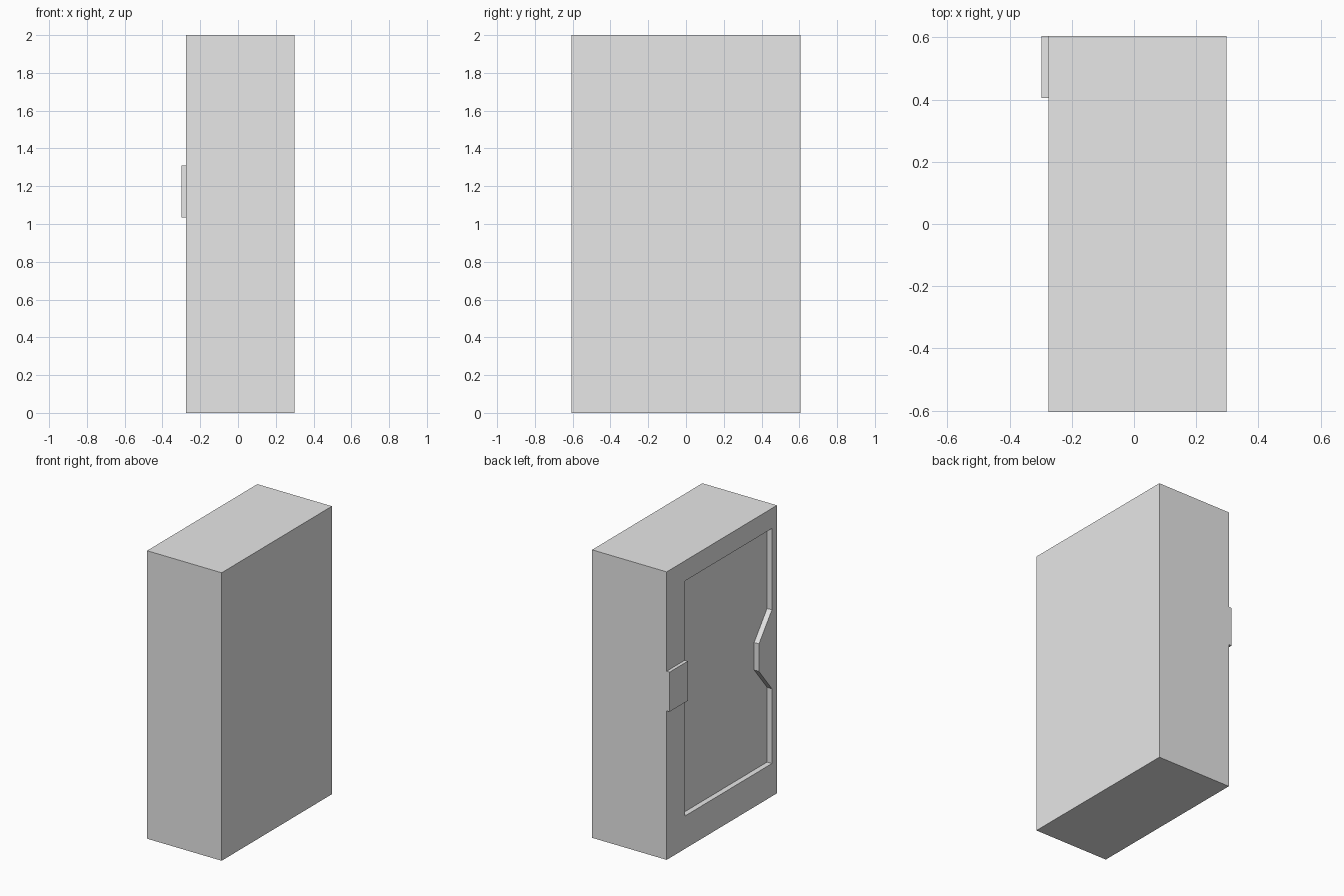
import bpy
import bmesh
from mathutils import Vector

default_cube = bpy.data.objects.get("Cube")
if default_cube:
    bpy.data.objects.remove(default_cube, do_unlink=True)

grey = bpy.data.materials.new("plain grey")
grey.use_nodes = True
grey.diffuse_color = (0.8, 0.8, 0.8, 1)
grey.node_tree.nodes["Principled BSDF"].inputs["Base Color"].default_value = (0.8, 0.8, 0.8, 1)


def prism(name, outline, x0, x1):
    """Extrude a (y, z) outline along x from x0 to x1."""
    bm = bmesh.new()
    face = bm.faces.new([bm.verts.new((x0, y, z)) for y, z in outline])
    extruded = bmesh.ops.extrude_face_region(bm, geom=[face])["geom"]
    moved = [v for v in extruded if isinstance(v, bmesh.types.BMVert)]
    bmesh.ops.translate(bm, verts=moved, vec=Vector((x1 - x0, 0, 0)))
    bmesh.ops.recalc_face_normals(bm, faces=bm.faces)
    mesh = bpy.data.meshes.new(name)
    bm.to_mesh(mesh)
    bm.free()
    mesh.materials.append(grey)
    obj = bpy.data.objects.new(name, mesh)
    bpy.context.collection.objects.link(obj)
    return obj


def rectangle(y0, y1, z0, z1):
    return [(y0, z0), (y1, z0), (y1, z1), (y0, z1)]


SIDE = -0.275    # x of the recessed side
DEPTH = 0.037    # depth of the recess

# Main case
case = prism("case", rectangle(-0.605, 0.605, 0, 2), SIDE, 0.298)

# Shallow side recess with a tapered tab reaching into it
recess_outline = [(0.402, 0.228), (0.402, 1.86), (-0.55, 1.86), (-0.55, 1.295),
                  (-0.408, 1.113), (-0.408, 0.922), (-0.55, 0.747), (-0.55, 0.228)]
cutter = prism("recess_cutter", recess_outline, SIDE - 0.1, SIDE + DEPTH)
cutter.hide_render = True
cut = case.modifiers.new("recess", "BOOLEAN")
cut.operation = "DIFFERENCE"
cut.solver = "EXACT"
cut.object = cutter
bpy.context.view_layer.objects.active = case
bpy.ops.object.modifier_apply(modifier=cut.name)
bpy.data.objects.remove(cutter, do_unlink=True)

# Raised latch plate beside the recess
prism("latch", rectangle(0.405, 0.605, 1.035, 1.31), -0.298, SIDE)
